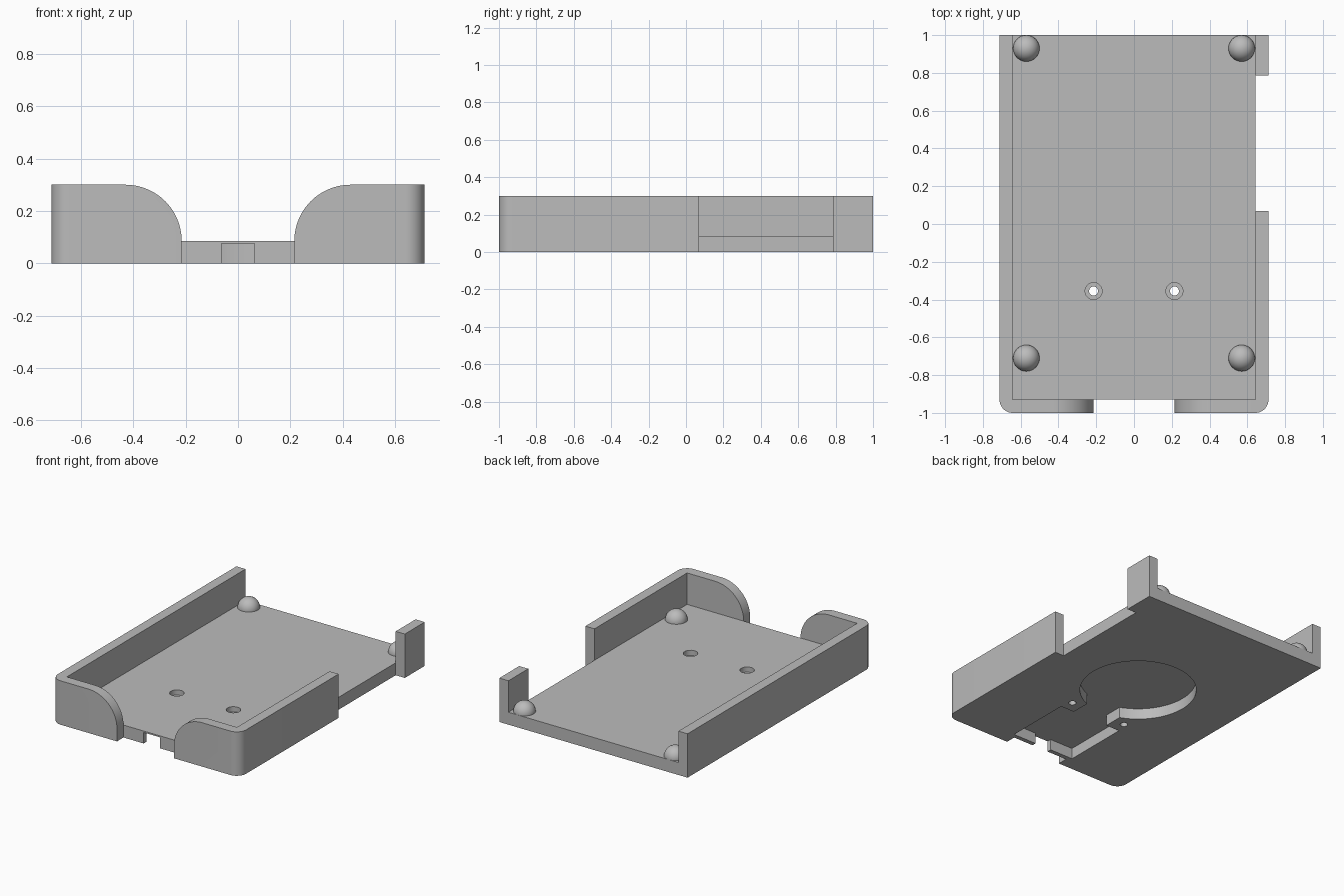
import bpy, bmesh
from math import sin, cos, pi, asin, radians

cube = bpy.data.objects.get("Cube")
if cube:
    bpy.data.objects.remove(cube, do_unlink=True)

HX, HY = 0.712, 1.0            # outer half sizes
IX, IY = 0.643, 0.93           # inner wall faces
FLOOR, TOP = 0.085, 0.30
POCKET = 0.075
CORNER = 0.07
HOLE_X, HOLE_Y = 0.214, -0.355

grey = bpy.data.materials.new("plain grey")
grey.use_nodes = True
grey.diffuse_color = (0.5, 0.5, 0.5, 1)
grey.node_tree.nodes["Principled BSDF"].inputs["Base Color"].default_value = (0.5, 0.5, 0.5, 1)


def arc(cx, cy, r, a0, a1, n):
    angles = [a0 + (a1 - a0) * i / n for i in range(n + 1)]
    return [(cx + r * cos(a), cy + r * sin(a)) for a in angles]


def prism(name, points, low, high, upright=True):
    """Extrude an outline along z, or along y when not upright."""
    bm = bmesh.new()
    place = (lambda p, d: (p[0], p[1], d)) if upright else (lambda p, d: (p[0], d, p[1]))
    rings = [[bm.verts.new(place(p, d)) for p in points] for d in (low, high)]
    count = len(points)
    bm.faces.new(rings[0])
    bm.faces.new(rings[1])
    for i in range(count):
        j = (i + 1) % count
        bm.faces.new((rings[0][i], rings[0][j], rings[1][j], rings[1][i]))
    bmesh.ops.recalc_face_normals(bm, faces=bm.faces)
    mesh = bpy.data.meshes.new(name)
    bm.to_mesh(mesh)
    bm.free()
    mesh.materials.append(grey)
    obj = bpy.data.objects.new(name, mesh)
    bpy.context.collection.objects.link(obj)
    return obj


def box(name, x0, x1, y0, y1, low, high):
    return prism(name, [(x0, y0), (x1, y0), (x1, y1), (x0, y1)], low, high)


def mirrored(half):
    return half + [(-x, y) for x, y in reversed(half)]


def select_only(obj):
    bpy.ops.object.select_all(action="DESELECT")
    obj.select_set(True)
    bpy.context.view_layer.objects.active = obj


def cut(body, cutter):
    cutter.hide_render = True
    select_only(body)
    mod = body.modifiers.new("cut", "BOOLEAN")
    mod.operation = "DIFFERENCE"
    mod.solver = "EXACT"
    mod.object = cutter
    bpy.ops.object.modifier_apply(modifier=mod.name)
    bpy.data.objects.remove(cutter, do_unlink=True)


# Tray block with rounded front corners
outline = mirrored(arc(HX - CORNER, -HY + CORNER, CORNER, -pi / 2, 0, 10) + [(HX, HY)])
tray = prism("tray", outline, 0, TOP)

# Inside of the tray, open at the back
cut(tray, box("cavity", -IX, IX, -IY, 1.2, FLOOR, 0.5))

# Gap in one side wall
cut(tray, box("side_gap", IX, 0.9, 0.07, 0.785, -0.1, 0.5))

# Front opening with rounded shoulders
shoulder = arc(0.43, FLOOR, 0.215, pi, pi / 2, 20)
opening = mirrored([(0.215, -0.1)] + shoulder + [(0.43, 0.5)])
cut(tray, prism("front_opening", opening, -1.2, -IY, upright=False))

# Underside pocket: round well, neck, wide bay and front slot
radius, neck, bay, slot = 0.37, 0.135, 0.24, 0.0625
well = arc(0, 0.04, radius, pi / 2 - 0.04, -pi / 2 + asin(neck / radius), 36)
half = well + [(neck, -0.435), (bay, -0.435), (bay, -0.9), (slot, -0.9), (slot, -1.2)]
cut(tray, prism("pocket", mirrored(half), -0.1, POCKET))

# Counterbored screw holes
for x in (-HOLE_X, HOLE_X):
    for r, low in ((0.045, 0.05), (0.024, -0.1)):
        circle = arc(x, HOLE_Y, r, 0, 2 * pi, 24)[:-1]
        cut(tray, prism("screw_hole", circle, low, 0.2))

select_only(tray)
bpy.ops.object.shade_smooth_by_angle(angle=radians(30))

# Round support bumps on the floor
for side, x in (("left", 0.57), ("right", -0.57)):
    for end, y in (("back", 0.93), ("front", -0.71)):
        bpy.ops.mesh.primitive_uv_sphere_add(segments=32, ring_count=16, radius=0.07,
                                             location=(x, y, FLOOR))
        bump = bpy.context.object
        bump.name = f"{end}_{side}_bump"
        bump.data.materials.append(grey)
        bpy.ops.object.shade_smooth()
